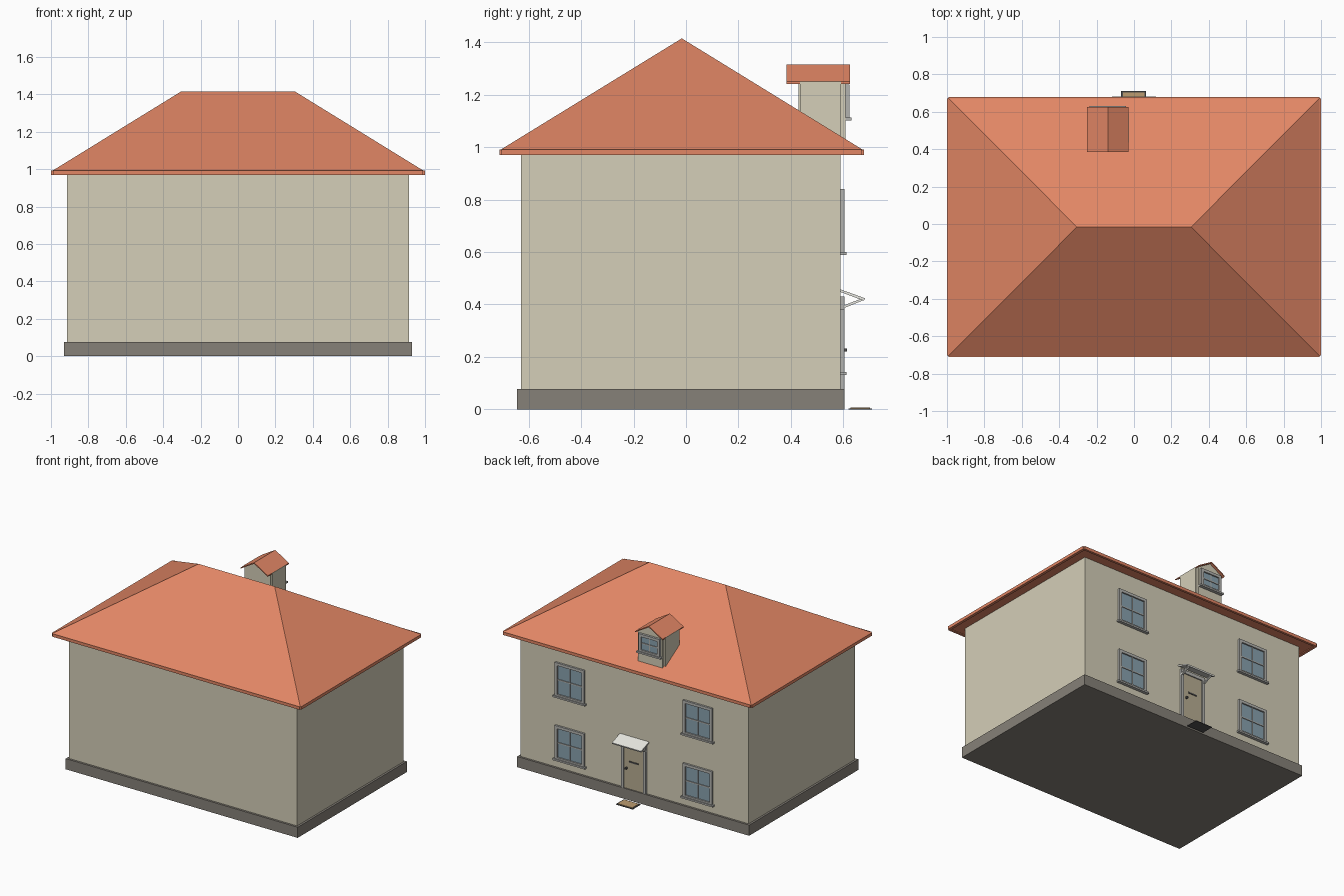
import bpy, bmesh
from mathutils import Vector

if "Cube" in bpy.data.objects:
    bpy.data.objects.remove(bpy.data.objects["Cube"])


def mat(name, r, g, b):
    m = bpy.data.materials.new(name)
    m.diffuse_color = (r, g, b, 1)
    m.use_nodes = True
    m.node_tree.nodes["Principled BSDF"].inputs["Base Color"].default_value = m.diffuse_color
    return m


WALL = mat("plaster", 0.66, 0.62, 0.48)
ROOF = mat("tile", 0.76, 0.24, 0.13)
STONE = mat("stone", 0.24, 0.22, 0.19)
GLASS = mat("glass", 0.25, 0.36, 0.43)
FRAME = mat("frame", 0.45, 0.45, 0.43)
WHITE = mat("white", 0.8, 0.8, 0.75)
DOOR = mat("door_paint", 0.48, 0.42, 0.29)
DARK = mat("dark_metal", 0.08, 0.08, 0.08)
MAT = mat("doormat_fibre", 0.5, 0.33, 0.16)


def finish(name, bm, material):
    bmesh.ops.recalc_face_normals(bm, faces=bm.faces)
    me = bpy.data.meshes.new(name)
    bm.to_mesh(me)
    bm.free()
    me.materials.append(material)
    ob = bpy.data.objects.new(name, me)
    bpy.context.collection.objects.link(ob)
    return ob


def boxes(name, material, *bounds):
    """One object made of boxes, each (x0, x1, y0, y1, z0, z1)."""
    bm = bmesh.new()
    for x0, x1, y0, y1, z0, z1 in bounds:
        vs = bmesh.ops.create_cube(bm, size=1)["verts"]
        for v in vs:
            v.co = Vector((x1 if v.co.x > 0 else x0,
                           y1 if v.co.y > 0 else y0,
                           z1 if v.co.z > 0 else z0))
    return finish(name, bm, material)


def prism(name, material, profile, axis, a, b):
    """Extrude a 2D profile along x (points are y,z) or y (points are x,z)."""
    bm = bmesh.new()
    pts = [(a, u, v) if axis == "x" else (u, a, v) for u, v in profile]
    face = bm.faces.new([bm.verts.new(p) for p in pts])
    ext = bmesh.ops.extrude_face_region(bm, geom=[face])["geom"]
    d = (b - a, 0, 0) if axis == "x" else (0, b - a, 0)
    bmesh.ops.translate(bm, vec=d,
                        verts=[g for g in ext if isinstance(g, bmesh.types.BMVert)])
    return finish(name, bm, material)


def window(name, cx, y, z0, w, h):
    """Sash window facing +y, with frame, glazing bars and sill."""
    t, x0, x1, z1 = 0.02, cx - w / 2, cx + w / 2, z0 + h
    zm = z0 + h / 2
    boxes(name + "_glass", GLASS, (x0 + t, x1 - t, y - .004, y + .004, z0 + t, z1 - t))
    boxes(name + "_frame", FRAME,
          (x0, x0 + t, y - .004, y + .014, z0, z1),
          (x1 - t, x1, y - .004, y + .014, z0, z1),
          (x0 + t, x1 - t, y - .004, y + .014, z1 - t, z1),
          (x0 + t, x1 - t, y - .004, y + .014, z0, z0 + t),
          (x0 + t, x1 - t, y, y + .009, zm - .004, zm + .004),
          (cx - .003, cx + .003, y, y + .008, z0 + t, z1 - t))
    boxes(name + "_sill", FRAME,
          (x0 - .012, x1 + .012, y - .004, y + .022, z0 - .004, z0 + .008))


# Plinth and walls
boxes("plinth", STONE, (-.93, .93, -.645, .605, 0, .077))
boxes("walls", WALL, (-.915, .915, -.63, .59, .07, .975))

# Hipped roof
bm = bmesh.new()
base = [bm.verts.new(p) for p in
        ((-.995, -.708, .99), (.995, -.708, .99), (.995, .675, .99), (-.995, .675, .99))]
left, right = (bm.verts.new((x, -.016, 1.415)) for x in (-.305, .305))
a, b, c, d = base
for f in ((a, b, right, left), (b, c, right), (c, d, left, right), (d, a, left), (d, c, b, a)):
    bm.faces.new(f)
finish("hip_roof", bm, ROOF)

# Eaves boards around a soffit
boxes("soffit", ROOF, (-.98, .98, -.695, .662, .975, .99))
boxes("fascia", ROOF,
      (-.99, .99, -.712, -.695, .97, .992), (-.99, .99, .662, .679, .97, .992),
      (-1, -.98, -.703, .67, .97, .992), (.98, 1, -.703, .67, .97, .992))

# Rear windows, two storeys mirrored about the door
for floor, z in (("lower", .135), ("upper", .592)):
    for side, s in (("left", -1), ("right", 1)):
        window(f"{floor}_{side}_window", s * .513, .59, z, .235, .248)

# Door with frame, panel rails and handle
boxes("door", DOOR, (-.078, .078, .585, .596, .077, .405))
boxes("door_frame", FRAME,
      (-.1, -.078, .585, .604, .077, .43), (.078, .1, .585, .604, .077, .43),
      (-.078, .078, .585, .604, .405, .43))
boxes("letter_slot", DARK, (-.035, .035, .595, .6, .27, .28))
boxes("door_handle", DARK, (.05, .062, .595, .614, .22, .232))

# Sloping canopy on two brackets
prism("canopy", WHITE, [(.588, .448), (.588, .458), (.682, .424), (.679, .414)], "x", -.117, .117)
for side, x in (("left", -.1), ("right", .086)):
    prism(side + "_canopy_bracket", WHITE,
          [(.588, .38), (.588, .391), (.665, .421), (.676, .416)], "x", x, x + .014)

# Doormat
boxes("doormat_border", DARK, (-.07, .065, .62, .71, 0, .004))
boxes("doormat", MAT, (-.06, .055, .628, .702, .003, .007))

# Dormer: gabled body, wider cheeks, folded roof and window
DX = -.14
prism("dormer_body", WALL,
      [(DX - .098, 1.0), (DX + .098, 1.0), (DX + .098, 1.25), (DX, 1.308), (DX - .098, 1.25)],
      "y", .43, .608)
boxes("dormer_cheeks", WALL,
      (DX - .112, DX - .095, .435, .592, 1.0, 1.25), (DX + .095, DX + .112, .435, .592, 1.0, 1.25))
prism("dormer_roof", ROOF,
      [(DX - .11, 1.25), (DX, 1.315), (DX + .11, 1.25), (DX + .11, 1.242), (DX, 1.307), (DX - .11, 1.242)],
      "y", .384, .626)
window("dormer_window", DX, .61, 1.105, .17, .135)
